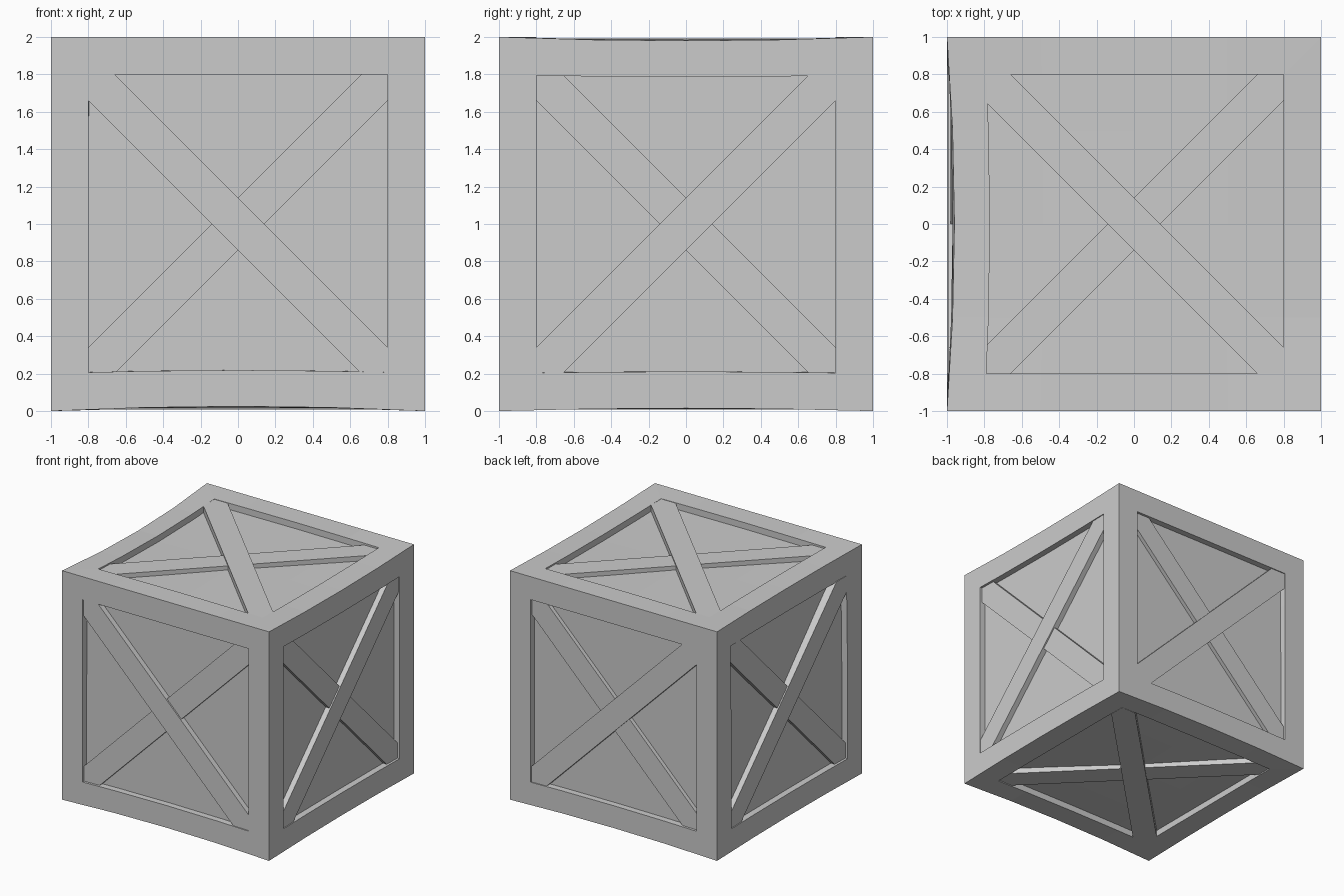
import bpy, bmesh
from mathutils import Vector

if "Cube" in bpy.data.objects:
    bpy.data.objects.remove(bpy.data.objects["Cube"])

RIM, DEPTH = 0.8, 0.055      # opening half-size, panel recess


def finish(bm, name):
    bmesh.ops.recalc_face_normals(bm, faces=bm.faces)
    me = bpy.data.meshes.new(name)
    bm.to_mesh(me)
    bm.free()
    ob = bpy.data.objects.new(name, me)
    bpy.context.collection.objects.link(ob)
    return ob


X, Y, Z = Vector((1, 0, 0)), Vector((0, 1, 0)), Vector((0, 0, 1))
# side: outward normal, then the two axes whose sum is the upper brace direction
SIDES = {
    "front": (-Y, -X, Z), "back": (Y, -X, Z),
    "left": (-X, -Y, Z), "right": (X, Y, Z),
    "top": (Z, -X, Y), "bottom": (-Z, X, Y),
}

# crate body: cube with a recessed panel in each side
bm = bmesh.new()
bmesh.ops.create_cube(bm, size=2)
bmesh.ops.subdivide_edges(bm, edges=bm.edges[:], cuts=3, use_grid_fill=True)
for n, u, v in SIDES.values():
    bm.normal_update()
    faces = [f for f in bm.faces if f.normal.dot(n) > 0.99
             and f.calc_center_median().dot(n) > 0.99]
    bmesh.ops.inset_region(bm, faces=faces, thickness=1 - RIM, use_even_offset=True)
    ext = bmesh.ops.extrude_face_region(bm, geom=faces)
    verts = [g for g in ext["geom"] if isinstance(g, bmesh.types.BMVert)]
    bmesh.ops.translate(bm, verts=verts, vec=-n * DEPTH)
    bmesh.ops.delete(bm, geom=[f for f in faces if f.is_valid], context="FACES")

# worn edges: (edge axis, position of the edge, push at its middle)
DENTS = [
    (1, (-1, 0, 1), (0.04, 0, -0.02)),
    (1, (1, 0, 1), (0, 0, -0.02)),
    (0, (0, -1, -1), (0, 0, 0.025)),
    (0, (0, 1, -1), (0, 0, 0.02)),
    (1, (1, 0, -1), (0, 0, 0.015)),
    (1, (-1, 0, -1), (0, 0, 0.015)),
]
for vert in bm.verts:
    co = vert.co.copy()
    for axis, pos, push in DENTS:
        dist = max(abs(co[i] - pos[i]) for i in range(3) if i != axis)
        w = max(0, 1 - co[axis] ** 2) * max(0, 1 - dist / 0.8)
        vert.co += Vector(push) * w
bmesh.ops.translate(bm, verts=bm.verts, vec=Z)
finish(bm, "crate_body")


# diagonal brace: prism with pointed ends that fit the opening corners
def brace(name, n, u, v, drop):
    a, b = RIM, RIM - 0.14
    outline = [(-a, -a), (-b, -a), (a, b), (a, a), (b, a), (-a, -b)]
    bm = bmesh.new()
    vs = [bm.verts.new(u * p + v * q + n * (1 - DEPTH - 0.02) + Z) for p, q in outline]
    face = bm.faces.new(vs)
    ext = bmesh.ops.extrude_face_region(bm, geom=[face])
    top = [g for g in ext["geom"] if isinstance(g, bmesh.types.BMVert)]
    bmesh.ops.translate(bm, verts=top, vec=n * (DEPTH + 0.02 - drop))
    finish(bm, name)


for side, (n, u, v) in SIDES.items():
    brace(side + "_upper_brace", n, u, v, 0.008)
    brace(side + "_lower_brace", n, -u, v, 0.02)
